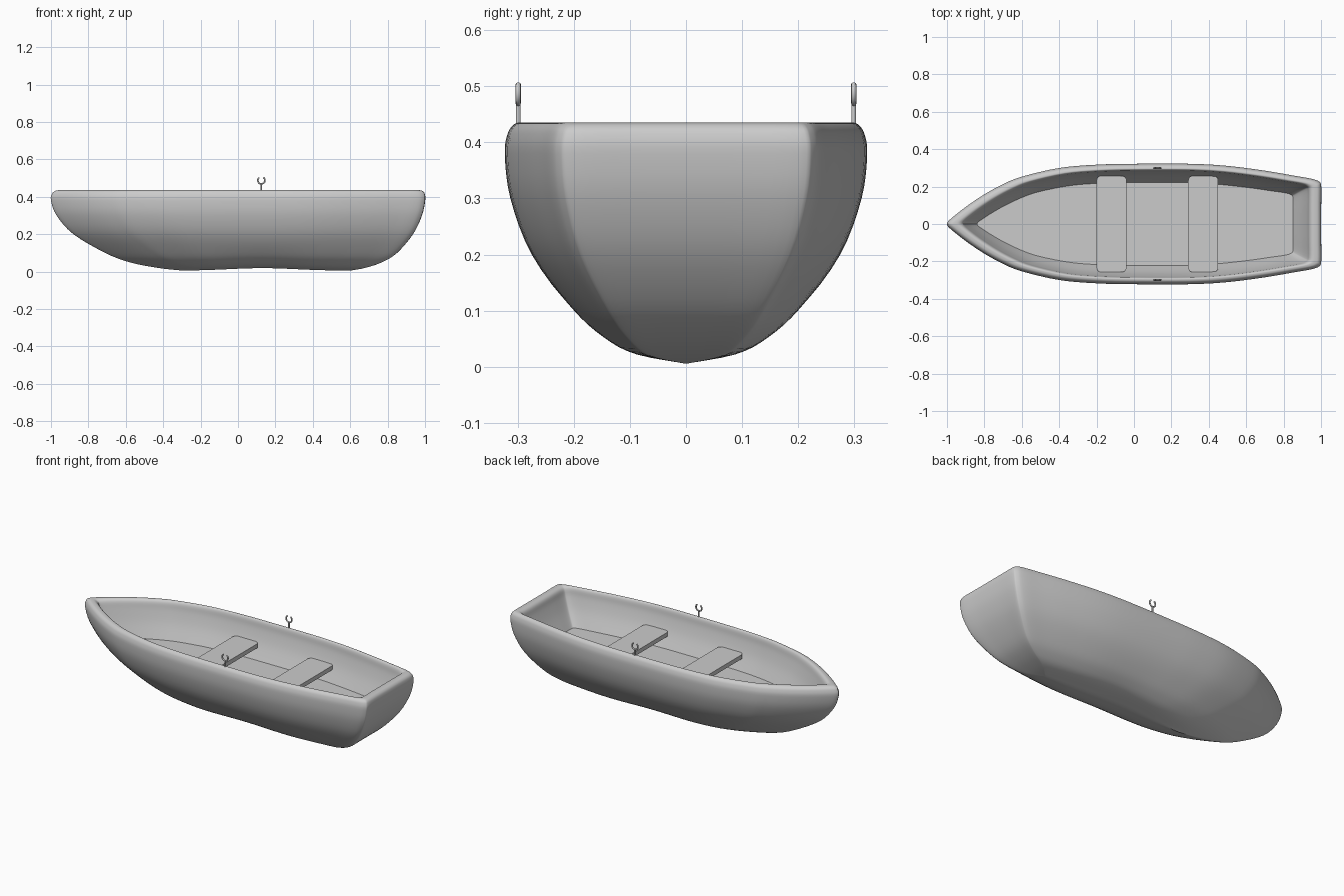
import bpy, bmesh, math
from mathutils import Vector

if "Cube" in bpy.data.objects:
    bpy.data.objects.remove(bpy.data.objects["Cube"])


def smooth(points, n):
    """Catmull-Rom curve through tuples of any length."""
    p = [points[0]] + points + [points[-1]]
    out = []
    for i in range(1, len(p) - 2):
        for k in range(n):
            t = k / n
            out.append(tuple(
                0.5 * (2 * b + (c - a) * t + (2 * a - 5 * b + 4 * c - d) * t**2
                       + (3 * b - a - 3 * c + d) * t**3)
                for a, b, c, d in zip(p[i - 1], p[i], p[i + 1], p[i + 2])))
    return out + [points[-1]]


def finish(name, bm, angle=35):
    bmesh.ops.recalc_face_normals(bm, faces=bm.faces)
    me = bpy.data.meshes.new(name)
    bm.to_mesh(me)
    bm.free()
    ob = bpy.data.objects.new(name, me)
    bpy.context.collection.objects.link(ob)
    bpy.ops.object.select_all(action='DESELECT')
    ob.select_set(True)
    bpy.context.view_layer.objects.active = ob
    bpy.ops.object.shade_smooth_by_angle(angle=math.radians(angle))
    return ob


# Hull: one plan outline (bow to stern, half width) scaled at each level
half = smooth([(0, 0), (.008, .07), (.05, .28), (.1, .49), (.15, .66), (.2, .785),
               (.3, .93), (.4, .985), (.5, 1), (.65, 1), (.75, .965), (.85, .885),
               (.93, .8), (.975, .75), (.994, .705), (1, .63), (1, .3), (1, 0)], 4)
outline = half + [(u, -v) for u, v in half[-2:0:-1]]

# Levels: height, bow x, stern x, half width; keel up over the rim, down to the floor
outer = [(.005, -.3, .6, 0), (.02, -.43, .68, .095), (.05, -.58, .77, .15),
         (.1, -.71, .85, .202), (.2, -.88, .935, .274), (.3, -.97, .983, .312),
         (.38, -1, 1, .322), (.415, -.995, .998, .317), (.43, -.98, .988, .308),
         (.435, -.96, .973, .299), (.434, -.935, .953, .291), (.42, -.915, .937, .285),
         (.38, -.9, .925, .279), (.31, -.875, .895, .258), (.23, -.84, .85, .222)]

bm = bmesh.new()
loops = []
for z, x0, x1, w in smooth(outer, 4):
    loop = []
    for u, v in outline:
        x = x0 + (x1 - x0) * u
        lift = .014 * math.exp(-((x - .13) / .25)**2) * max(0, 1 - z / .15)
        loop.append(bm.verts.new((x, w * v, z + lift)))
    loops.append(loop)
n = len(outline)
for a, b in zip(loops, loops[1:]):
    for i in range(n):
        j = (i + 1) % n
        bm.faces.new((a[i], a[j], b[j], b[i]))
bm.faces.new(loops[-1])
bmesh.ops.remove_doubles(bm, verts=bm.verts, dist=1e-5)
finish("hull", bm)

# Seats: planks with rounded corners
for name, x in (("front_seat", -.12), ("rear_seat", .37)):
    bm = bmesh.new()
    bmesh.ops.create_cube(bm, size=1)
    for v in bm.verts:
        v.co = Vector((x + v.co.x * .16, v.co.y * .515, .308 + v.co.z * .025))
    upright = [e for e in bm.edges
               if abs(e.verts[0].co.z - e.verts[1].co.z) > .01]
    bmesh.ops.bevel(bm, geom=upright, offset=.025, segments=6, profile=.5,
                    affect='EDGES')
    finish(name, bm)


# Oarlocks: a short stem with an open ring on each rim
def tube(name, points, radius):
    cu = bpy.data.curves.new(name, 'CURVE')
    cu.dimensions = '3D'
    cu.bevel_depth = radius
    cu.bevel_resolution = 3
    cu.use_fill_caps = True
    sp = cu.splines.new('POLY')
    sp.points.add(len(points) - 1)
    for q, p in zip(sp.points, points):
        q.co = (*p, 1)
    ob = bpy.data.objects.new(name, cu)
    bpy.context.collection.objects.link(ob)


for side, y in (("left", -.299), ("right", .299)):
    tube(side + "_oarlock_stem", [(.125, y, .42), (.125, y, .47)], .0045)
    arc = [math.radians(125 + 290 * k / 28) for k in range(29)]
    tube(side + "_oarlock_ring",
         [(.125 + .019 * math.cos(a), y, .488 + .019 * math.sin(a)) for a in arc], .0045)
